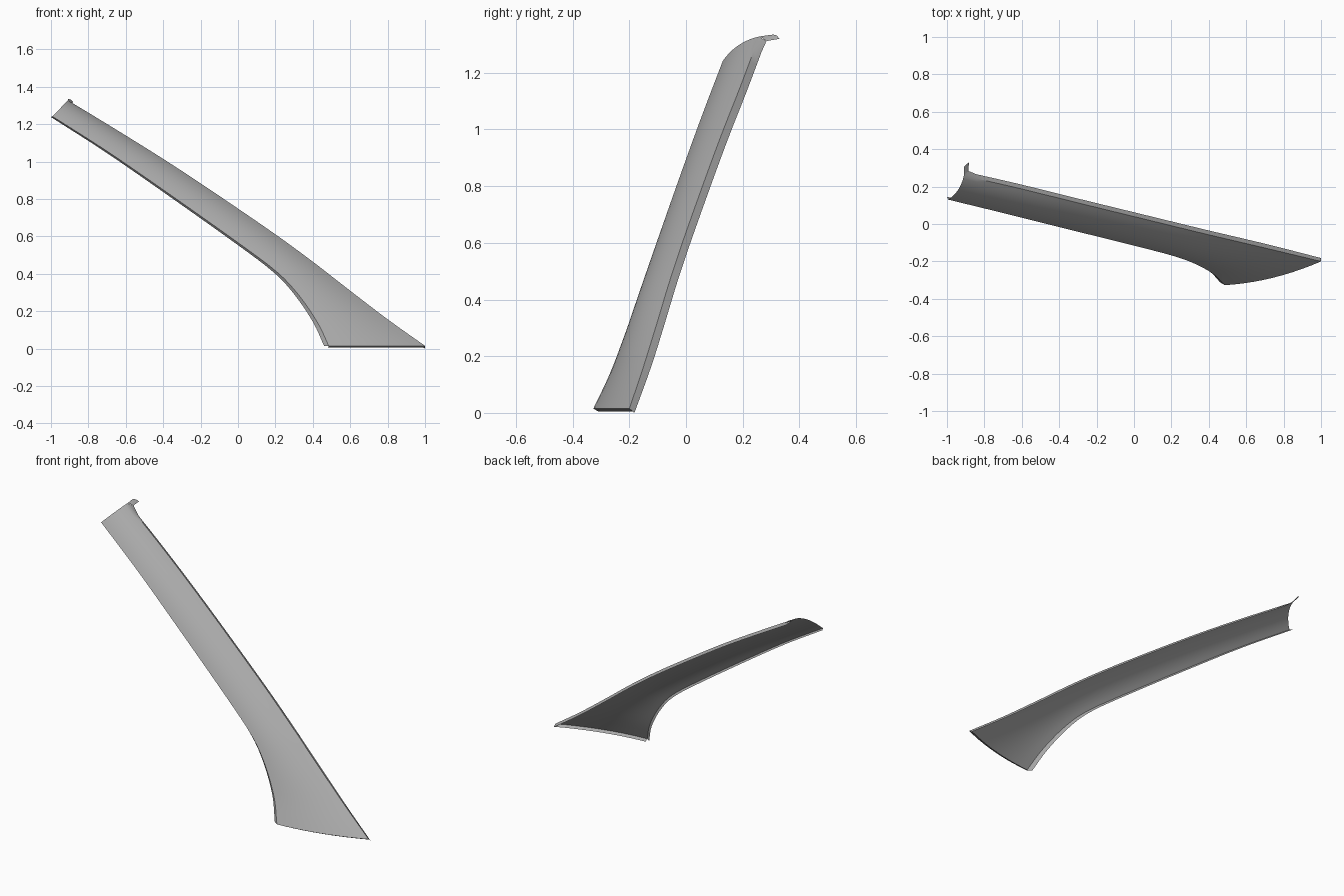
import bpy, bmesh
from mathutils import Vector as V

if "Cube" in bpy.data.objects:
    bpy.data.objects.remove(bpy.data.objects["Cube"])

# Paired points along the lower (inner) and upper (outer) edges, top end to base
LOWER = [(-.992, .13, 1.242), (-.705, .06, 1.059), (-.405, -.015, .853), (-.003, -.115, .569),
         (.208, -.17, .41), (.326, -.213, .285), (.425, -.268, .14), (.485, -.327, .015)]
UPPER = [(-.91, .258, 1.328), (-.62, .192, 1.152), (-.3, .113, .95), (.13, .008, .66),
         (.38, -.053, .48), (.58, -.1, .325), (.8, -.152, .157), (1, -.2, .015)]
STEPS, ACROSS = 4, 10

grey = bpy.data.materials.new("dark_grey")
grey.diffuse_color = (.4, .4, .4, 1)
grey.use_nodes = True
grey.node_tree.nodes["Principled BSDF"].inputs["Base Color"].default_value = grey.diffuse_color


def smooth_path(pts):
    """Catmull-Rom curve through the points."""
    p = [V(c) for c in pts]
    p = [2 * p[0] - p[1]] + p + [2 * p[-1] - p[-2]]
    out = []
    for i in range(1, len(p) - 2):
        a, b, c, d = p[i - 1:i + 3]
        for s in range(STEPS):
            t = s / STEPS
            out.append(.5 * (2 * b + (c - a) * t + (2 * a - 5 * b + 4 * c - d) * t * t
                             + (3 * b - a - 3 * c + d) * t ** 3))
    return out + [p[-2]]


def make_sheet(name, rows):
    """Skin a grid of points into a smooth-shaded sheet."""
    bm = bmesh.new()
    grid = [[bm.verts.new(p) for p in r] for r in rows]
    for r0, r1 in zip(grid, grid[1:]):
        for j in range(len(r0) - 1):
            bm.faces.new((r0[j], r1[j], r1[j + 1], r0[j + 1]))
    me = bpy.data.meshes.new(name)
    bm.to_mesh(me)
    bm.free()
    me.materials.append(grey)
    ob = bpy.data.objects.new(name, me)
    bpy.context.collection.objects.link(ob)
    bpy.ops.object.select_all(action='DESELECT')
    ob.select_set(True)
    bpy.context.view_layer.objects.active = ob
    bpy.ops.object.shade_smooth_by_angle(angle=.6)
    return ob


low, up = smooth_path(LOWER), smooth_path(UPPER)
n = len(low) - 1
rows = []
for i, (a, b) in enumerate(zip(low, up)):
    t = i / n
    bulge = V((.012, -.009, .012)).lerp(V((0, -.024, 0)), t)
    face = [a.lerp(b, s / ACROSS) + bulge * 4 * (s / ACROSS) * (1 - s / ACROSS)
            for s in range(ACROSS + 1)]
    # Lips folded back along both long edges
    lo = a + V((-.008, .016, -.004)).lerp(V((-.025, .016, 0)), t)
    hi = b + V((-.004, .024, -.013)).lerp(V((0, .018, -.015)), max(0, (t - .8) / .2))
    if i == 0:
        hi = V((-.886, .284, 1.312))
    rows.append([lo] + face + [hi])

# Main curved cover with its two long lips in one skin
make_sheet("pillar_cover", rows)

# Narrow lip folded inwards along the base
base = rows[-1][1:-1]
make_sheet("base_lip", [base, [p + V((-.004, .018, -.01)) for p in base]])

# Small tab at the top corner, continuing the end of the upper lip
make_sheet("top_tab", [[(-.91, .258, 1.328), (-.908, .308, 1.335)],
                       [(-.898, .271, 1.322), (-.895, .32, 1.332)],
                       [(-.886, .284, 1.312), (-.882, .33, 1.32)]])
